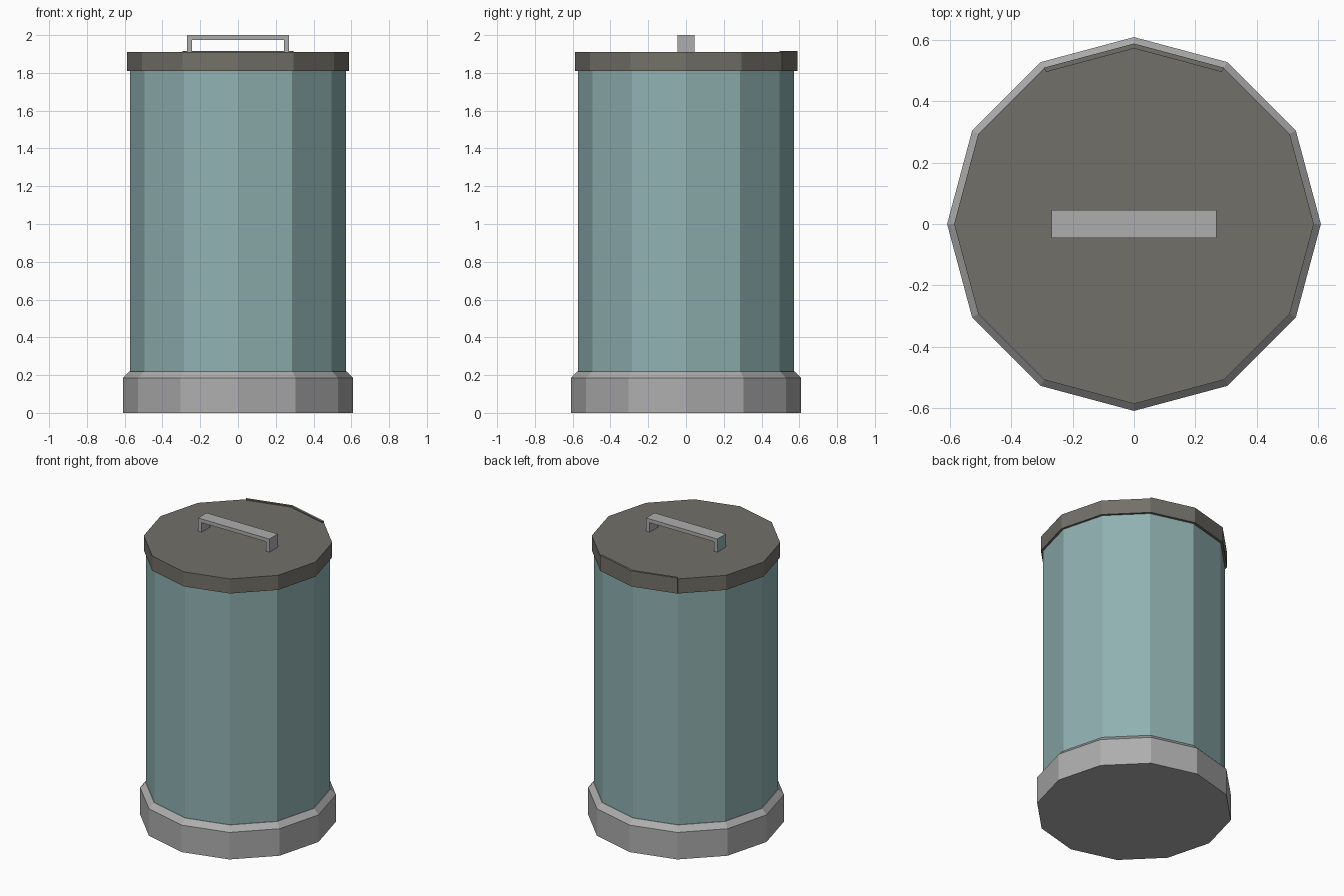
import bpy, bmesh, math

SIDES = 12

cube = bpy.data.objects.get("Cube")
if cube:
    bpy.data.objects.remove(cube, do_unlink=True)


def material(name, rgb):
    m = bpy.data.materials.new(name)
    m.use_nodes = True
    m.diffuse_color = (*rgb, 1)
    m.node_tree.nodes["Principled BSDF"].inputs["Base Color"].default_value = (*rgb, 1)
    return m


grey = material("light_grey", (0.42, 0.42, 0.42))
teal = material("pale_teal", (0.28, 0.44, 0.44))
brown = material("warm_dark_grey", (0.17, 0.163, 0.14))


def add_object(name, bm, *mats):
    bmesh.ops.recalc_face_normals(bm, faces=bm.faces)
    mesh = bpy.data.meshes.new(name)
    bm.to_mesh(mesh)
    bm.free()
    for m in mats:
        mesh.materials.append(m)
    obj = bpy.data.objects.new(name, mesh)
    bpy.context.collection.objects.link(obj)
    return obj


def point(bm, radius, step, z):
    a = 2 * math.pi * step / SIDES
    return bm.verts.new((radius * math.cos(a), radius * math.sin(a), z))


def drum(name, profile, mat):
    """Closed faceted solid from (radius, height) pairs, bottom to top."""
    bm = bmesh.new()
    rings = [[point(bm, r, i, z) for i in range(SIDES)] for r, z in profile]
    for low, high in zip(rings, rings[1:]):
        for i in range(SIDES):
            j = (i + 1) % SIDES
            bm.faces.new((low[i], low[j], high[j], high[i]))
    bm.faces.new(rings[0])
    bm.faces.new(rings[-1])
    return add_object(name, bm, mat)


# Stacked drums
drum("base", [(0.61, 0), (0.61, 0.185), (0.575, 0.22)], grey)
drum("body", [(0.572, 0.2), (0.572, 1.83)], teal)
drum("lid", [(0.587, 1.81), (0.587, 1.91)], brown)

# Thin hinge lip around the two rear facets of the lid
bm = bmesh.new()
section = [(0.573, 1.81), (0.589, 1.81), (0.589, 1.917), (0.573, 1.917)]
rows = [[point(bm, r, step, z) for r, z in section] for step in (2, 3, 4)]
for a, b in zip(rows, rows[1:]):
    for i in range(4):
        j = (i + 1) % 4
        bm.faces.new((a[i], a[j], b[j], b[i]))
bm.faces.new(rows[0])
bm.faces.new(rows[-1])
add_object("hinge_lip", bm, brown)

# Bracket handle extruded from its front outline
bm = bmesh.new()
outer, inner, foot, under, top = 0.27, 0.243, 1.91, 1.975, 2.0
outline = [(-outer, foot), (-outer, top), (outer, top), (outer, foot),
           (inner, foot), (inner, under), (-inner, under), (-inner, foot)]
face = bm.faces.new([bm.verts.new((x, -0.046, z)) for x, z in outline])
extruded = bmesh.ops.extrude_face_region(bm, geom=[face])["geom"]
bmesh.ops.translate(bm, vec=(0, 0.092, 0),
                    verts=[g for g in extruded if isinstance(g, bmesh.types.BMVert)])
handle = add_object("handle", bm, grey, teal)
# One end of the handle is painted like the body
for p in handle.data.polygons:
    if p.normal.x < -0.9 and p.center.x < -0.26:
        p.material_index = 1
